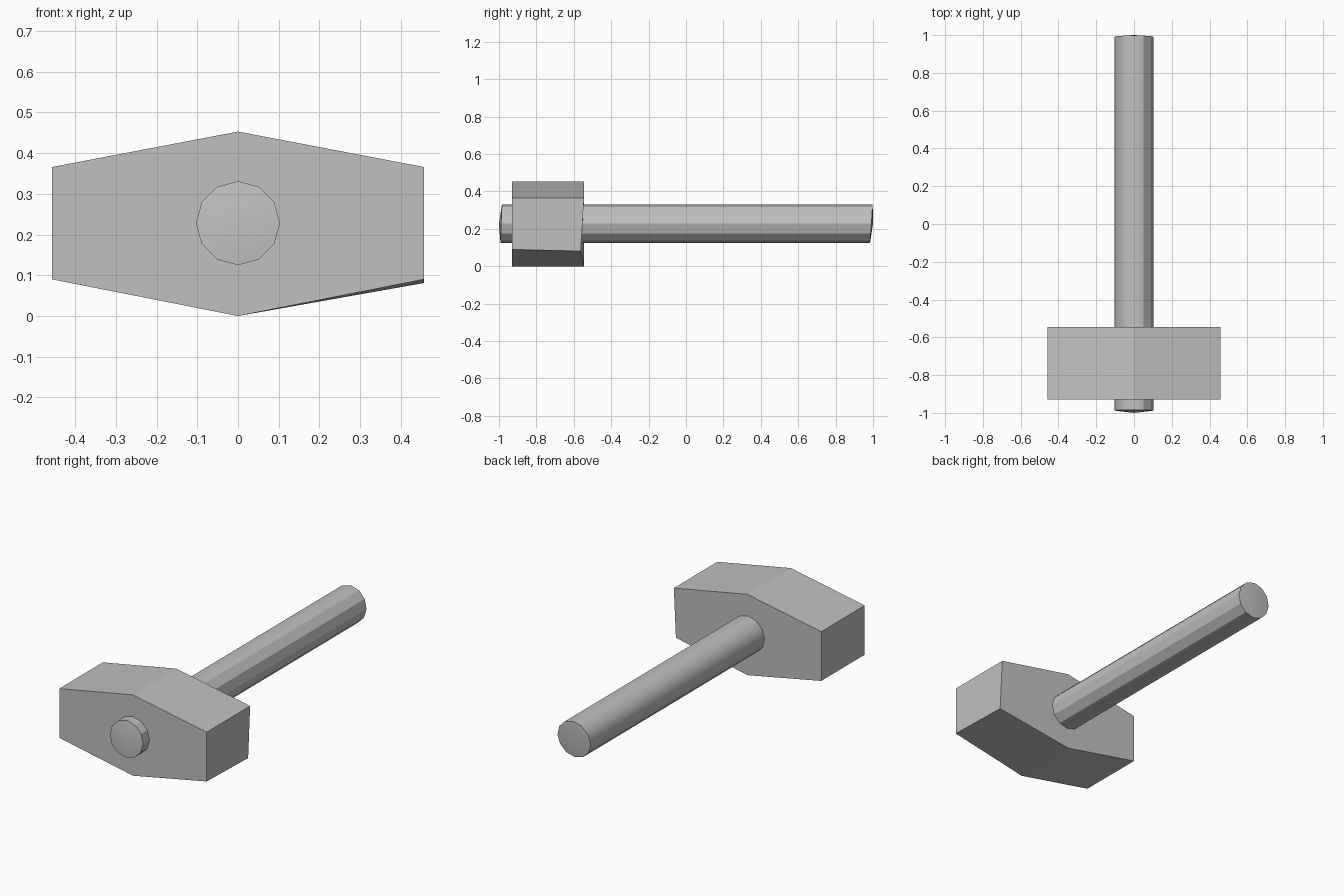
import bpy, bmesh, math
from mathutils import Vector

cube = bpy.data.objects.get("Cube")
if cube:
    bpy.data.objects.remove(cube)

# One plain grey for the whole tool
grey = bpy.data.materials.new("plain grey")
grey.use_nodes = True
colour = (0.53, 0.53, 0.53, 1)
grey.diffuse_color = colour
grey.node_tree.nodes["Principled BSDF"].inputs["Base Color"].default_value = colour


def finish(bm, name):
    bmesh.ops.recalc_face_normals(bm, faces=bm.faces)
    mesh = bpy.data.meshes.new(name)
    bm.to_mesh(mesh)
    bm.free()
    mesh.materials.append(grey)
    obj = bpy.data.objects.new(name, mesh)
    bpy.context.collection.objects.link(obj)
    return obj


# Hammer head: hexagonal profile extruded front to back
FRONT, BACK = -0.93, -0.545
profile = [(0, 0), (0.457, 0.09), (0.457, 0.366),
           (0, 0.453), (-0.457, 0.366), (-0.457, 0.09)]
bm = bmesh.new()
front = bm.faces.new([bm.verts.new((x, FRONT, z)) for x, z in profile])
side = bmesh.ops.extrude_face_region(bm, geom=[front], use_keep_orig=True)
back = [v for v in side["geom"] if isinstance(v, bmesh.types.BMVert)]
bmesh.ops.translate(bm, verts=back, vec=(0, BACK - FRONT, 0))
# The back lower corner on the left is knocked slightly out of line
for v in back:
    if v.co.x > 0.4 and v.co.z < 0.2:
        v.co = Vector((0.457, -0.563, 0.081))
bmesh.ops.triangulate(bm, faces=[f for f in bm.faces if len(f.verts) == 4])
finish(bm, "hammer_head")

# Handle: twelve-sided rod with slightly domed, uneven ends
SIDES, RADIUS, AXIS = 12, 0.103, 0.228
bm = bmesh.new()
rings = []
for end, rim, tilt in ((-1, -0.988, 0.004), (1, 0.991, 0.007)):
    ring = []
    for i in range(SIDES):
        a = math.tau * i / SIDES
        ring.append(bm.verts.new((RADIUS * math.cos(a), rim + tilt * math.sin(a),
                                  AXIS + RADIUS * math.sin(a))))
    centre = bm.verts.new((0, end, AXIS))
    for i in range(SIDES):
        bm.faces.new((centre, ring[i], ring[(i + 1) % SIDES])).smooth = True
    rings.append(ring)
for i in range(SIDES):
    j = (i + 1) % SIDES
    face = bm.faces.new((rings[0][i], rings[0][j], rings[1][j], rings[1][i]))
    # Rounded on the right side, faceted on the left side
    face.smooth = face.calc_center_median().x < 0.04
for ring in rings:
    for i in range(SIDES):
        bm.edges.get((ring[i], ring[(i + 1) % SIDES])).smooth = False
finish(bm, "handle")
